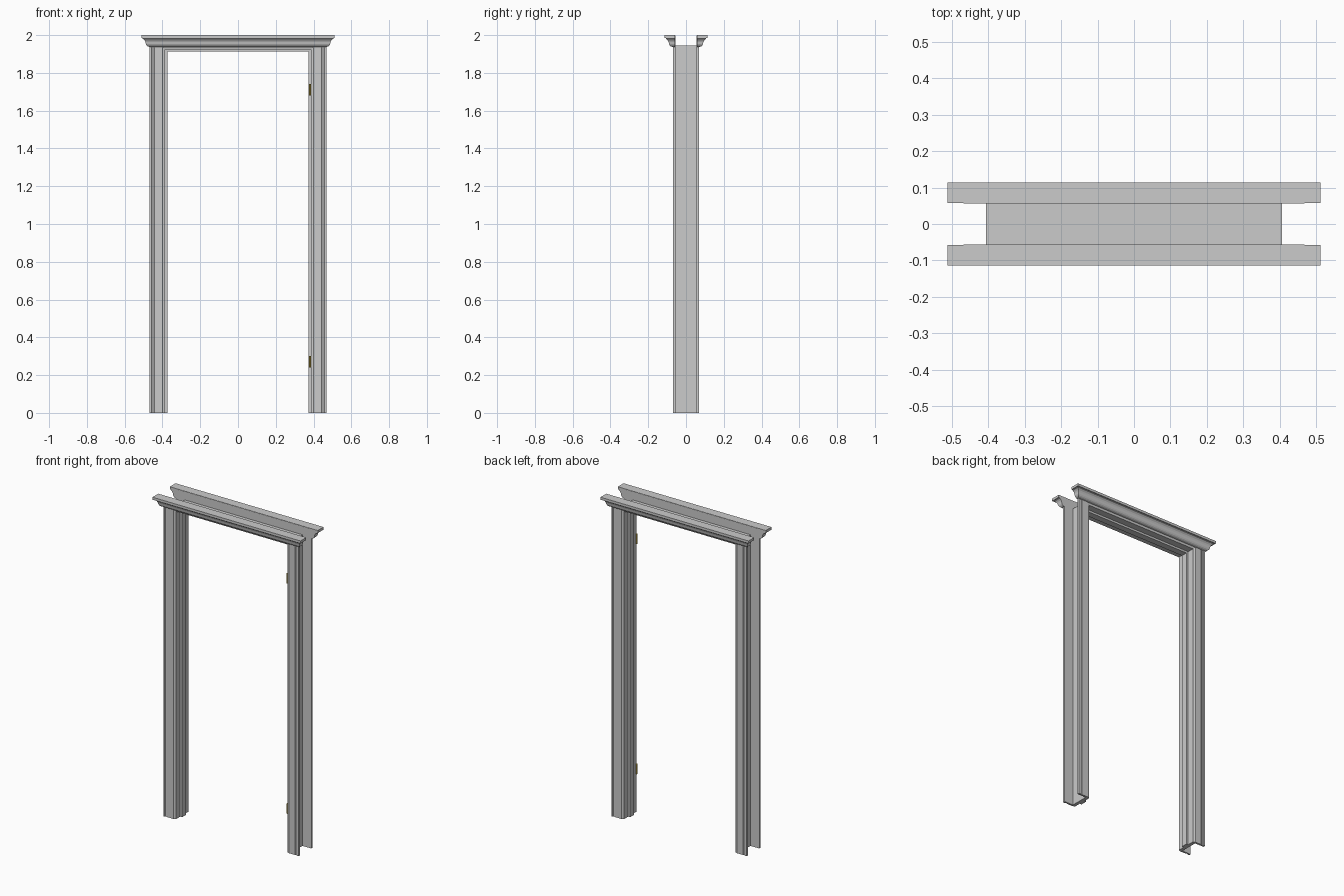
import bpy, bmesh

if "Cube" in bpy.data.objects:
    bpy.data.objects.remove(bpy.data.objects["Cube"])

JAMB_IN, JAMB_OUT = 0.386, 0.407      # jamb faces in x
HEAD_IN, HEAD_OUT = 1.925, 1.946      # head faces in z
HALF_DEPTH = 0.056                    # wall half thickness in y


def make_object(name, bm, mirror_y=False):
    bmesh.ops.recalc_face_normals(bm, faces=bm.faces)
    mesh = bpy.data.meshes.new(name)
    bm.to_mesh(mesh)
    bm.free()
    obj = bpy.data.objects.new(name, mesh)
    bpy.context.collection.objects.link(obj)
    if mirror_y:
        mod = obj.modifiers.new("Mirror", 'MIRROR')
        mod.use_axis = (False, True, False)
        mod.use_mirror_merge = False
    return obj


def loft(name, rings, mirror_y=False):
    """Join closed rings of points and cap both ends."""
    bm = bmesh.new()
    rows = [[bm.verts.new(p) for p in ring] for ring in rings]
    n = len(rows[0])
    for a, b in zip(rows, rows[1:]):
        for i in range(n):
            j = (i + 1) % n
            bm.faces.new((a[i], a[j], b[j], b[i]))
    bm.faces.new(rows[0])
    bm.faces.new(rows[-1])
    return make_object(name, bm, mirror_y)


def door_sweep(name, profile, inner_x, inner_z, max_z=2.0, mirror_y=False):
    """Sweep (outward offset, y) up one side, over the head and down, with mitred corners."""
    path = [(-1, 0), (-1, 1), (1, 1), (1, 0)]
    rings = [[(s * (inner_x + u), y, min(inner_z + u, max_z) if top else 0.0)
              for u, y in profile] for s, top in path]
    return loft(name, rings, mirror_y)


# Jamb lining
t = JAMB_OUT - JAMB_IN
door_sweep("jamb", [(0, -HALF_DEPTH), (t, -HALF_DEPTH), (t, HALF_DEPTH), (0, HALF_DEPTH)],
           JAMB_IN, HEAD_IN)

# Door stop strip around the inside of the jamb
door_sweep("door_stop", [(0, -0.02), (0.0135, -0.02), (0.0135, 0.02), (0, 0.02)],
           0.373, 1.912)

# Moulded casing on both wall faces
casing = [(0, 0), (0, 0.007), (0.010, 0.009), (0.014, 0.012), (0.056, 0.012),
          (0.060, 0.009), (0.068, 0.010), (0.072, 0.014), (0.082, 0.014), (0.082, 0)]
door_sweep("casing", [(u, -HALF_DEPTH - d) for u, d in casing],
           JAMB_IN, HEAD_IN, max_z=1.998, mirror_y=True)

# Cornice with returned ends on both wall faces: (projection, z)
cornice = [(0.002, 1.938), (0.010, 1.940), (0.016, 1.945), (0.020, 1.953),
           (0.022, 1.963), (0.026, 1.972), (0.033, 1.979), (0.037, 1.981),
           (0.037, 1.984), (0.044, 1.984), (0.044, 2.0)]
back = -HALF_DEPTH - 0.001
loft("cornice",
     [[(-0.468 - d, back, z), (-0.468 - d, -0.070 - d, z),
       (0.468 + d, -0.070 - d, z), (0.468 + d, back, z)] for d, z in cornice],
     mirror_y=True)

# Brass hinge barrels on the right jamb
brass = bpy.data.materials.new("brass")
brass.diffuse_color = (0.55, 0.40, 0.06, 1)
brass.use_nodes = True
brass.node_tree.nodes["Principled BSDF"].inputs["Base Color"].default_value = brass.diffuse_color
for label, z in (("lower_hinge", 0.27), ("upper_hinge", 1.71)):
    bpy.ops.mesh.primitive_cylinder_add(vertices=12, radius=0.005, depth=0.062,
                                        location=(0.381, -0.057, z))
    hinge = bpy.context.object
    hinge.name = label
    hinge.data.materials.append(brass)
    bpy.ops.object.shade_smooth_by_angle()
